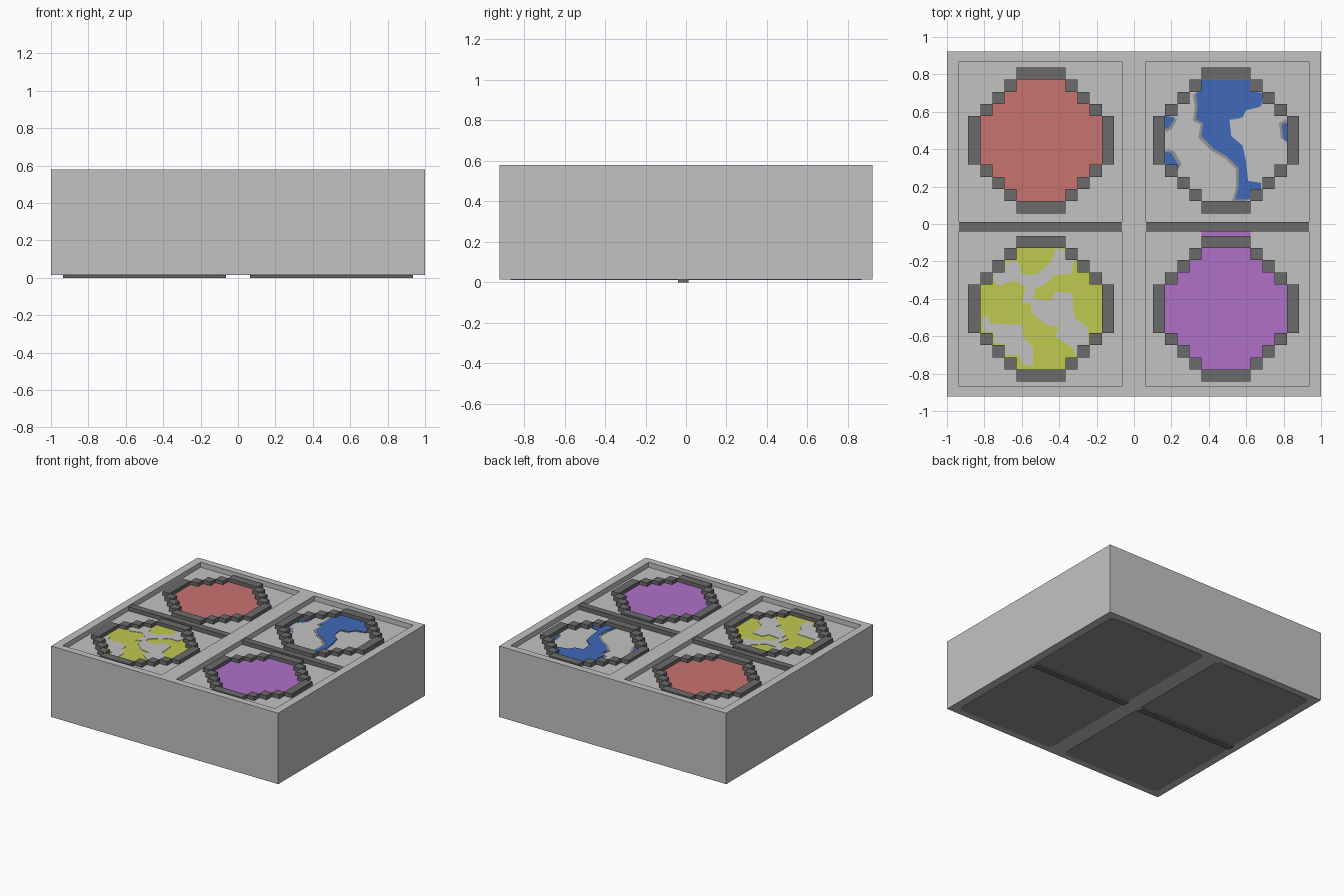
import bpy, bmesh

if "Cube" in bpy.data.objects:
    bpy.data.objects.remove(bpy.data.objects["Cube"])

FLOOR, RIM = 0.54, 0.58
CELL = 0.065


def material(name, r, g, b):
    m = bpy.data.materials.new(name)
    m.diffuse_color = (r, g, b, 1)
    m.use_nodes = True
    m.node_tree.nodes["Principled BSDF"].inputs["Base Color"].default_value = m.diffuse_color
    return m


LIGHT = material("light_grey", 0.545, 0.545, 0.545)
DARK = material("dark_grey", 0.147, 0.147, 0.147)
MID = material("mid_grey", 0.287, 0.287, 0.287)
RED = material("red", 0.578, 0.174, 0.162)
BLUE = material("blue", 0.051, 0.138, 0.479)
YELLOW = material("yellow", 0.527, 0.578, 0.08)
PURPLE = material("purple", 0.434, 0.162, 0.578)


def finish(name, bm, mat):
    bmesh.ops.recalc_face_normals(bm, faces=bm.faces)
    me = bpy.data.meshes.new(name)
    bm.to_mesh(me)
    bm.free()
    me.materials.append(mat)
    ob = bpy.data.objects.new(name, me)
    bpy.context.collection.objects.link(ob)
    return ob


def add_prism(bm, points, z0, z1):
    face = bm.faces.new([bm.verts.new((x, y, z0)) for x, y in points])
    up = bmesh.ops.extrude_face_region(bm, geom=[face])["geom"]
    bmesh.ops.translate(bm, vec=(0, 0, z1 - z0),
                        verts=[v for v in up if isinstance(v, bmesh.types.BMVert)])


def prism(name, points, z0, z1, mat):
    bm = bmesh.new()
    add_prism(bm, points, z0, z1)
    return finish(name, bm, mat)


def rect(x0, x1, y0, y1):
    return [(x0, y0), (x1, y0), (x1, y1), (x0, y1)]


def shift(points, dx, dy):
    return [(x + dx, y + dy) for x, y in points]


# Tray body with two long recesses in its top
tray = prism("tray", rect(-1, 1, -0.922, 0.922), 0.015, RIM, LIGHT)
for x0, x1 in ((-0.936, -0.064), (0.064, 0.936)):
    cutter = prism("recess_cutter", rect(x0, x1, -0.868, 0.868), FLOOR, 0.7, LIGHT)
    cutter.hide_render = True
    mod = tray.modifiers.new("recess", 'BOOLEAN')
    mod.operation, mod.solver, mod.object = 'DIFFERENCE', 'EXACT', cutter
    bpy.context.view_layer.objects.active = tray
    bpy.ops.object.modifier_apply(modifier=mod.name)
    bpy.data.objects.remove(cutter)

    # Divider bar passing through the tray, and the panel underneath
    prism("divider_bar", rect(x0, x1, -0.04, 0.012), 0.0, 0.572, DARK)
    c, X, Y = 0.025, (x0, x1), (-0.868, 0.868)
    prism("bottom_panel", [(X[0] + c, Y[0]), (X[1] - c, Y[0]), (X[1], Y[0] + c), (X[1], Y[1] - c),
                           (X[1] - c, Y[1]), (X[0] + c, Y[1]), (X[0], Y[1] - c), (X[0], Y[0] + c)],
          0.012, 0.016, MID)


# Stepped round frame made of square blocks
def ring(cx, cy):
    bm = bmesh.new()
    for sx in (-1, 1):
        for i, j in ((3, 4), (4, 3), (5, 2)):
            for sy in (-1, 1):
                x, y = sx * (i - 0.5) * CELL, sy * (j + 0.5) * CELL
                h = CELL / 2
                add_prism(bm, rect(cx + x - h, cx + x + h, cy + y - h, cy + y + h), FLOOR, 0.572)
        e = sx * 5.5 * CELL
        h, w = CELL / 2, 2 * CELL
        add_prism(bm, rect(cx + e - h, cx + e + h, cy - w, cy + w), FLOOR, 0.572)
        add_prism(bm, rect(cx - w, cx + w, cy + e - h, cy + e + h), FLOOR, 0.572)
    finish("round_frame", bm, DARK)


# Stepped disc filling the inside of a frame
def disc(name, cx, cy, mat):
    quarter = [(5, 2), (4, 2), (4, 3), (3, 3), (3, 4), (2, 4), (2, 5)]
    pts = quarter + [(-x, y) for x, y in reversed(quarter)]
    pts += [(-x, -y) for x, y in pts]
    prism(name, [(cx + x * CELL, cy + y * CELL) for x, y in pts], FLOOR - 0.002, FLOOR + 0.004, mat)


LX, RX, TY, BY = -0.497, 0.492, 0.447, -0.453
for cx in (LX, RX):
    for cy in (TY, BY):
        ring(cx, cy)

disc("red_disc", LX, TY, RED)
disc("yellow_disc", LX, BY, YELLOW)
disc("purple_disc", RX, BY, PURPLE)
# Purple strip showing between frame and bar
prism("purple_tab", rect(0.362, 0.622, -0.13, -0.03), FLOOR - 0.002, FLOOR + 0.004, PURPLE)

# Grey patches on the yellow disc
patches = [
    [(-.75, -.26), (-.69, -.26), (-.69, -.2), (-.62, -.2), (-.6, -.27), (-.52, -.27), (-.44, -.2),
     (-.42, -.13), (-.37, -.14), (-.32, -.2), (-.34, -.27), (-.42, -.27), (-.46, -.31), (-.53, -.35),
     (-.54, -.41), (-.6, -.43), (-.58, -.34), (-.64, -.3), (-.72, -.33), (-.76, -.3)],
    [(-.55, -.4), (-.44, -.41), (-.42, -.36), (-.33, -.37), (-.32, -.5), (-.25, -.55), (-.24, -.64),
     (-.31, -.7), (-.33, -.66), (-.42, -.6), (-.4, -.55), (-.47, -.54), (-.55, -.47)],
    [(-.81, -.5), (-.78, -.49), (-.77, -.53), (-.6, -.54), (-.59, -.61), (-.54, -.66), (-.54, -.76),
     (-.59, -.75), (-.62, -.7), (-.69, -.7), (-.69, -.64), (-.75, -.64), (-.75, -.58), (-.81, -.57)],
]
for p in patches:
    prism("grey_patch", p, FLOOR, FLOOR + 0.007, LIGHT)

# Blue patches with a mid grey edge, on the bare floor; each with its edge offset
blues = [
    ([(.36, .77), (.62, .77), (.62, .71), (.69, .7), (.68, .63), (.6, .61), (.58, .57), (.51, .56),
      (.52, .47), (.58, .42), (.6, .33), (.61, .23), (.68, .22), (.68, .18), (.62, .18), (.62, .13),
      (.54, .13), (.56, .2), (.56, .3), (.5, .36), (.43, .4), (.36, .47), (.37, .54), (.33, .56),
      (.34, .63), (.33, .7), (.36, .71)], -0.015, -0.008),
    ([(.16, .58), (.22, .57), (.19, .52), (.16, .5)], 0.012, -0.01),
    ([(.16, .39), (.2, .38), (.24, .31), (.22, .28), (.16, .33)], 0.015, 0.01),
    ([(.83, .55), (.79, .53), (.8, .45), (.83, .43)], -0.015, 0.01),
]
for p, dx, dy in blues:
    prism("blue_patch", p, FLOOR - 0.002, FLOOR + 0.006, BLUE)
    prism("patch_edge", shift(p, dx, dy), FLOOR - 0.002, FLOOR + 0.003, MID)
